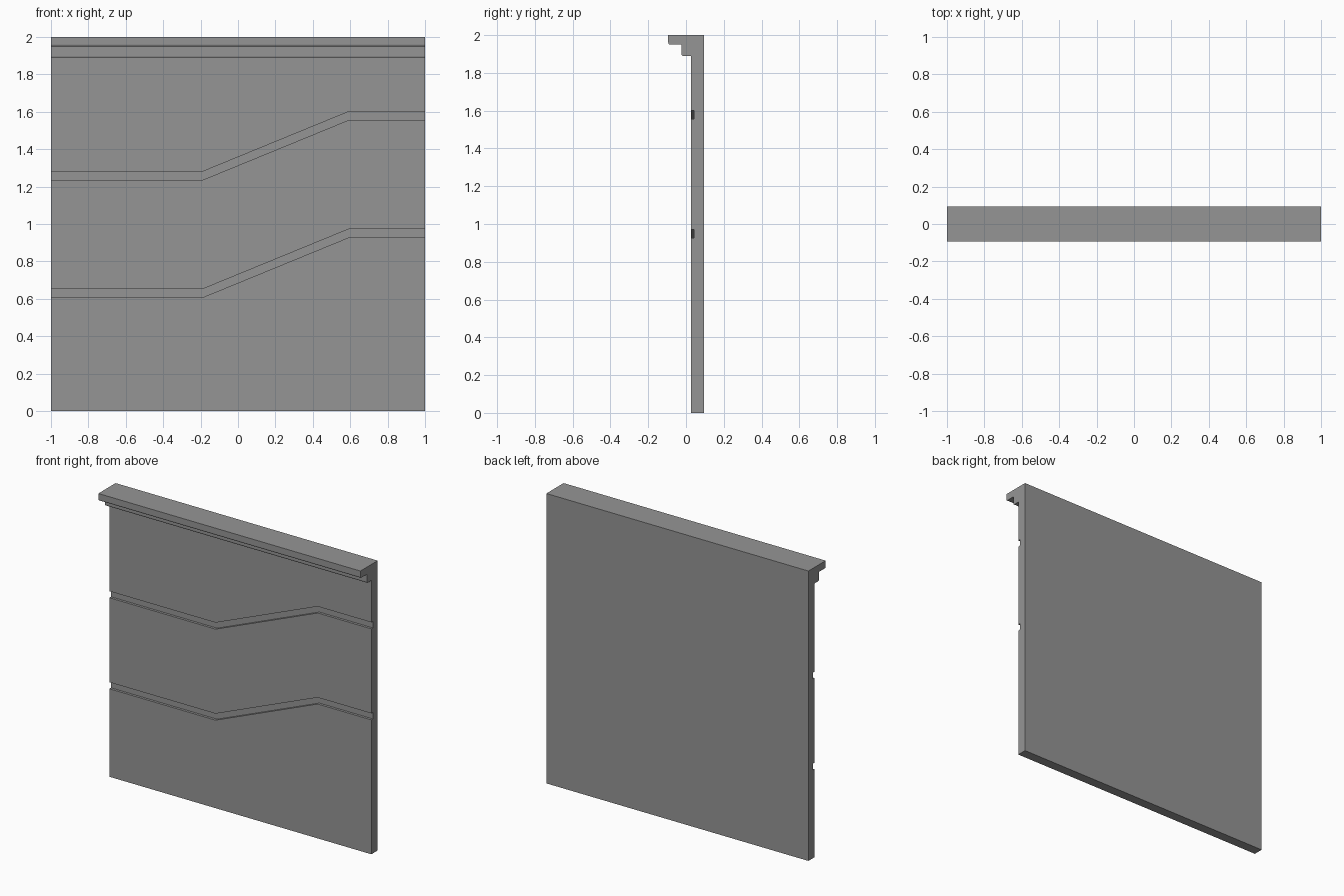
import bpy
import bmesh
import math

cube = bpy.data.objects.get("Cube")
if cube:
    bpy.data.objects.remove(cube, do_unlink=True)

# Colour
grey = bpy.data.materials.new("plain grey")
grey.use_nodes = True
colour = (0.3, 0.3, 0.3, 1)
grey.diffuse_color = colour
grey.node_tree.nodes["Principled BSDF"].inputs["Base Color"].default_value = colour

BACK, FACE, GROOVE = 0.094, 0.026, 0.043
STEP, LIP = -0.024, -0.094
RADIUS = 0.01


def rounded_corner(y, z, steps=3):
    """Rounded lower front edge of a cornice step, from bottom to front."""
    points = []
    for i in range(steps + 1):
        a = math.pi / 2 * i / steps
        points.append((y + RADIUS * (1 - math.sin(a)), z + RADIUS * (1 - math.cos(a))))
    return points


def section(rise):
    """Wall and cornice outline in y and z, with both grooves lifted by rise."""
    outline = [(BACK, 2), (BACK, 0), (FACE, 0)]
    for low, high in ((0.607, 0.652), (1.235, 1.28)):
        low, high = low + rise, high + rise
        outline += [(FACE, low), (GROOVE, low), (GROOVE, high), (FACE, high)]
    outline += [(FACE, 1.889)] + rounded_corner(STEP, 1.889)
    outline += [(STEP, 1.95)] + rounded_corner(LIP, 1.95) + [(LIP, 2)]
    return outline


# Wall panel: the section is carried along x while the grooves climb
bm = bmesh.new()
rings = []
for x, rise in ((-1, 0), (-0.19, 0), (0.59, 0.32), (1, 0.32)):
    rings.append([bm.verts.new((x, y, z)) for y, z in section(rise)])
for a, b in zip(rings, rings[1:]):
    for i in range(len(a)):
        j = (i + 1) % len(a)
        bm.faces.new((a[i], a[j], b[j], b[i]))
bm.faces.new(rings[0])
bm.faces.new(rings[-1])
bmesh.ops.recalc_face_normals(bm, faces=bm.faces)

mesh = bpy.data.meshes.new("wall_panel_with_cornice")
bm.to_mesh(mesh)
bm.free()
mesh.materials.append(grey)
wall = bpy.data.objects.new("wall_panel_with_cornice", mesh)
bpy.context.collection.objects.link(wall)
